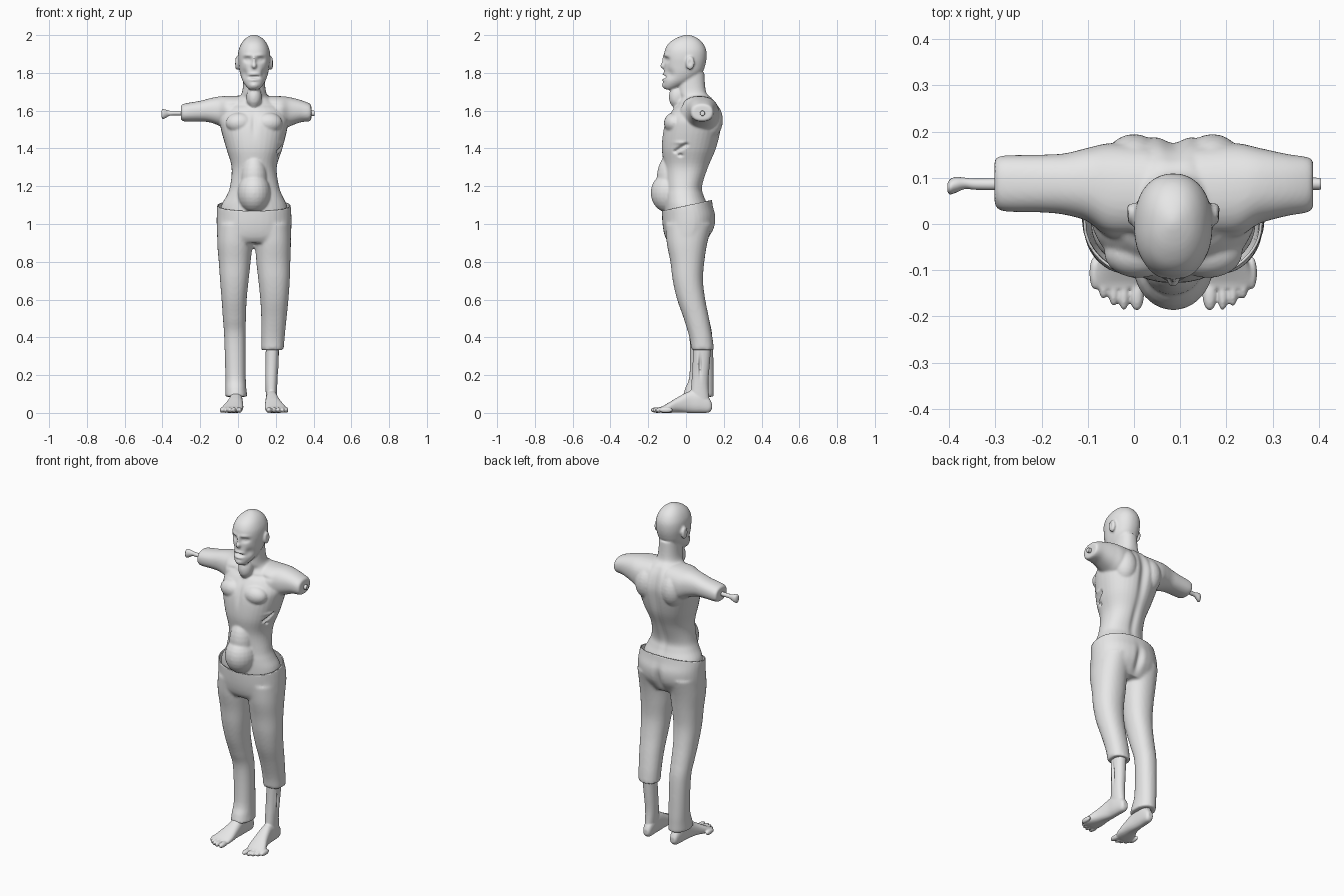
import bpy, bmesh, math
from mathutils import Vector, Matrix

CX = 0.085  # body's plane of symmetry
grey = bpy.data.materials.new("plain grey")
grey.diffuse_color = (0.8, 0.8, 0.8, 1)


def spline(rows, steps):
    """Catmull-Rom interpolation between section rows."""
    out = []
    for i in range(len(rows) - 1):
        p = [rows[max(i - 1, 0)], rows[i], rows[i + 1], rows[min(i + 2, len(rows) - 1)]]
        for s in range(steps):
            t = s / steps
            out.append([0.5 * (2 * b + (c - a) * t + (2 * a - 5 * b + 4 * c - d) * t * t
                               + (3 * b - a - 3 * c + d) * t ** 3) for a, b, c, d in zip(*p)])
    return out + [list(rows[-1])]


def loft(bm, axis, rows, power=2.2, sides=36, steps=5):
    """Rows are (position on axis, u min, u max, v min, v max)."""
    rings = []
    for t, u0, u1, v0, v1 in spline(rows, steps):
        ring = []
        for k in range(sides):
            a = 2 * math.pi * k / sides
            c, s = math.cos(a), math.sin(a)
            u = (u0 + u1) / 2 + (u1 - u0) / 2 * math.copysign(abs(c) ** (2 / power), c)
            v = (v0 + v1) / 2 + (v1 - v0) / 2 * math.copysign(abs(s) ** (2 / power), s)
            ring.append(bm.verts.new({"x": (t, u, v), "y": (u, t, v), "z": (u, v, t)}[axis]))
        rings.append(ring)
    for a, b in zip(rings, rings[1:]):
        for k in range(sides):
            j = (k + 1) % sides
            bm.faces.new((a[k], a[j], b[j], b[k]))
    bm.faces.new(rings[0])
    bm.faces.new(rings[-1])


def ball(bm, centre, radii):
    m = Matrix.Translation(centre) @ Matrix.Diagonal((*radii, 1))
    bmesh.ops.create_uvsphere(bm, u_segments=24, v_segments=14, radius=1, matrix=m)


def pair(bm, dx, y, z, radii):
    for s in (-1, 1):
        ball(bm, (CX + s * dx, y, z), radii)


def finish(name, bm, voxel=0, smooth=0):
    """Make the object and fuse its overlapping forms into one smooth skin."""
    bmesh.ops.recalc_face_normals(bm, faces=bm.faces)
    me = bpy.data.meshes.new(name)
    bm.to_mesh(me)
    bm.free()
    ob = bpy.data.objects.new(name, me)
    bpy.context.collection.objects.link(ob)
    if voxel:
        r = ob.modifiers.new("fuse", "REMESH")
        r.mode, r.voxel_size = "VOXEL", voxel
        s = ob.modifiers.new("soften", "SMOOTH")
        s.factor, s.iterations = 0.5, smooth
        bake(ob)
    ob.data.materials.clear()
    ob.data.materials.append(grey)
    ob.data.shade_smooth()
    return ob


def bake(ob):
    dg = bpy.context.evaluated_depsgraph_get()
    me = bpy.data.meshes.new_from_object(ob.evaluated_get(dg))
    ob.modifiers.clear()
    ob.data = me


def press(ob, dents):
    """Push the surface softly: (centre, radii, offset)."""
    for c, r, off in dents:
        off = Vector(off)
        for v in ob.data.vertices:
            d = sum(((v.co[i] - c[i]) / r[i]) ** 2 for i in range(3))
            if d < 6:
                v.co += off * math.exp(-d)


# --- upper body: torso, arms, neck and head fused into one skin
bm = bmesh.new()
loft(bm, "z", [(.98, -.08, .25, -.09, .11), (1.05, -.093, .263, -.11, .12),
               (1.1, -.088, .258, -.113, .115), (1.15, -.06, .235, -.113, .095),
               (1.2, -.042, .217, -.11, .087), (1.3, -.034, .205, -.115, .12),
               (1.4, -.062, .235, -.128, .162), (1.5, -.09, .26, -.12, .187),
               (1.56, -.095, .265, -.1, .19), (1.62, -.06, .23, -.06, .172),
               (1.665, -.005, .175, -.03, .142), (1.7, .022, .148, -.045, .108),
               (1.8, .03, .14, -.045, .097)])
loft(bm, "x", [(-.302, .045, .138, 1.555, 1.625), (-.285, .028, .148, 1.543, 1.637),
               (-.2, .025, .15, 1.543, 1.652), (-.15, .02, .153, 1.538, 1.665),
               (-.1, .005, .165, 1.52, 1.675), (-.05, -.03, .175, 1.49, 1.678),
               (.03, -.03, .17, 1.49, 1.68)], 2.3)
loft(bm, "x", [(.14, -.03, .17, 1.49, 1.68), (.22, -.03, .175, 1.49, 1.677),
               (.27, 0, .165, 1.515, 1.672), (.33, .017, .152, 1.538, 1.657),
               (.375, .025, .145, 1.543, 1.64), (.388, .035, .138, 1.55, 1.63)], 2.3)
loft(bm, "z", [(1.712, .06, .11, -.11, -.07), (1.73, .042, .128, -.12, -.02),
               (1.76, .023, .147, -.12, .04), (1.8, .01, .16, -.117, .085),
               (1.84, .004, .166, -.115, .102), (1.88, 0, .17, -.116, .109),
               (1.92, .003, .167, -.112, .107), (1.955, .017, .153, -.093, .091),
               (1.98, .037, .133, -.06, .066), (1.995, .06, .11, -.025, .037),
               (2.002, .08, .09, 0, .012)])
ball(bm, (CX, -.085, 1.165), (.088, .102, .108))    # swollen belly
ball(bm, (CX, -.08, 1.24), (.07, .075, .13))
ball(bm, (CX, -.045, 1.672), (.041, .046, .064))    # throat swelling
pair(bm, .075, -.062, 1.535, (.075, .055, .055))    # chest
pair(bm, .085, .12, 1.55, (.07, .075, .1))          # shoulder blades
pair(bm, .09, .022, 1.852, (.013, .024, .036))      # ears
ball(bm, (CX, -.112, 1.838), (.015, .026, .018))    # nose
ball(bm, (CX, -.112, 1.86), (.01, .017, .035))
ball(bm, (CX, -.105, 1.735), (.026, .022, .02))     # chin
body = finish("upper_body", bm, .006, 5)
dents = [((CX, .18, 1.52), (.025, .08, .16), (0, -.016, 0)),       # spine groove
         ((CX, .1, 1.27), (.02, .06, .13), (0, -.01, 0)),
         ((CX, -.11, 1.53), (.015, .05, .06), (0, .008, 0)),       # breastbone
         ((CX, -.12, 1.778), (.027, .04, .007), (0, .02, 0)),      # mouth
         ((CX, -.12, 1.793), (.025, .03, .007), (0, -.008, 0)),    # lips
         ((CX, -.12, 1.763), (.022, .03, .007), (0, -.008, 0))]
for s in (-1, 1):
    dents += [((CX + s * .036, -.11, 1.87), (.021, .04, .014), (0, .016, 0)),    # eye sockets
              ((CX + s * .034, -.11, 1.893), (.026, .04, .01), (0, -.006, 0)),   # brows
              ((CX + s * .036, -.1, 1.87), (.011, .04, .007), (0, -.006, 0)),    # eyelids
              ((CX + s * .055, -.09, 1.795), (.018, .04, .025), (-s * .007, .006, 0)),  # cheeks
              ((CX + s * .1, .02, 1.855), (.02, .01, .018), (-s * .006, 0, 0)),  # ear hollows
              ((CX + s * .085, -.05, 1.63), (.06, .05, .012), (0, .008, 0))]     # under collarbones
# open wound on one flank
for k in range(5):
    dents.append(((.225, -.055 + k * .014, 1.385 + k * .009), (.06, .011, .009), (-.013, 0, 0)))
dents += [((.225, -.03, 1.43), (.06, .03, .009), (.006, 0, 0)),
          ((.225, -.03, 1.365), (.06, .012, .008), (-.014, 0, 0))]
press(body, dents)

# --- trousers: hips plus one long and one torn short leg
bm = bmesh.new()
loft(bm, "z", [(1.18, -.09, .26, -.122, .13), (1.1, -.11, .278, -.127, .142),
               (1.04, -.113, .283, -.127, .157), (.98, -.113, .283, -.122, .15),
               (.93, -.11, .28, -.11, .122), (.9, -.1, .27, -.09, .1)])
loft(bm, "z", [(1, .08, .278, -.11, .14), (.9, .092, .28, -.102, .113), (.8, .097, .277, -.083, .097),
               (.7, .108, .274, -.07, .09), (.6, .118, .267, -.047, .102), (.5, .123, .257, -.012, .122),
               (.4, .123, .247, .018, .14), (.333, .123, .242, .028, .148)])
loft(bm, "z", [(1, -.108, .09, -.11, .14), (.9, -.11, .078, -.102, .113), (.8, -.102, .067, -.083, .097),
               (.7, -.095, .056, -.07, .09), (.6, -.087, .046, -.047, .102), (.5, -.08, .042, -.012, .122),
               (.4, -.073, .04, .018, .14), (.2, -.067, .041, .018, .147), (.13, -.067, .044, -.005, .147),
               (.085, -.068, .05, -.018, .147)])
trousers = finish("trousers", bm, .009, 4)
press(trousers, [((CX, .15, .98), (.02, .05, .07), (0, -.02, 0))])
# cut the tilted waist open and give the cloth thickness
bm = bmesh.new()
bm.from_mesh(trousers.data)
bmesh.ops.bisect_plane(bm, geom=bm.verts[:] + bm.edges[:] + bm.faces[:], plane_co=(0, 0, 1.097),
                       plane_no=(0, -.22, 1), clear_outer=True)
bm.to_mesh(trousers.data)
bm.free()
cloth = trousers.modifiers.new("cloth", "SOLIDIFY")
cloth.thickness, cloth.offset = .006, -1
bake(trousers)

# --- bare feet with shins, mirrored across the body
for name, side in (("left_foot", 1), ("right_foot", -1)):
    bm = bmesh.new()
    loft(bm, "z", [(.37, .148, .22, .037, .135), (.25, .145, .213, .035, .125),
                   (.15, .145, .208, .028, .118), (.06, .15, .205, .02, .125)])
    loft(bm, "y", [(.137, .16, .19, .02, .05), (.12, .15, .2, .002, .08), (.07, .147, .208, 0, .115),
                   (.02, .146, .212, 0, .115), (-.04, .143, .228, .002, .085), (-.09, .142, .25, 0, .055),
                   (-.125, .148, .26, 0, .035), (-.14, .155, .25, .004, .03)], 2.4)
    for i, (x, tip) in enumerate(((.164, -.188), (.192, -.187), (.214, -.178), (.236, -.163), (.255, -.142))):
        r = .016 if i == 0 else .0115
        ball(bm, (x, tip + .036, .015), (r, .036, .015))
    if side < 0:
        for v in bm.verts:
            v.co.x = 2 * CX - v.co.x
    foot = finish(name, bm, .0045, 2)
    if side > 0:  # torn slit on the exposed shin
        press(foot, [((.21, .075, .25), (.03, .007, .045), (-.014, 0, 0)),
                     ((.21, .062, .25), (.03, .007, .05), (.004, 0, 0))])

# --- bones standing out of the arm stumps
bm = bmesh.new()
loft(bm, "x", [(-.404, .07, .088, 1.565, 1.6), (-.398, .064, .097, 1.556, 1.608),
               (-.385, .068, .102, 1.56, 1.606), (-.365, .076, .1, 1.572, 1.6),
               (-.34, .074, .098, 1.575, 1.599), (-.27, .073, .099, 1.574, 1.6)], 2, 20)
finish("long_arm_bone", bm)
bm = bmesh.new()
loft(bm, "x", [(.36, .074, .1, 1.572, 1.6), (.4, .074, .1, 1.572, 1.6), (.405, .077, .097, 1.575, 1.597)], 2, 20)
finish("short_arm_bone", bm)
